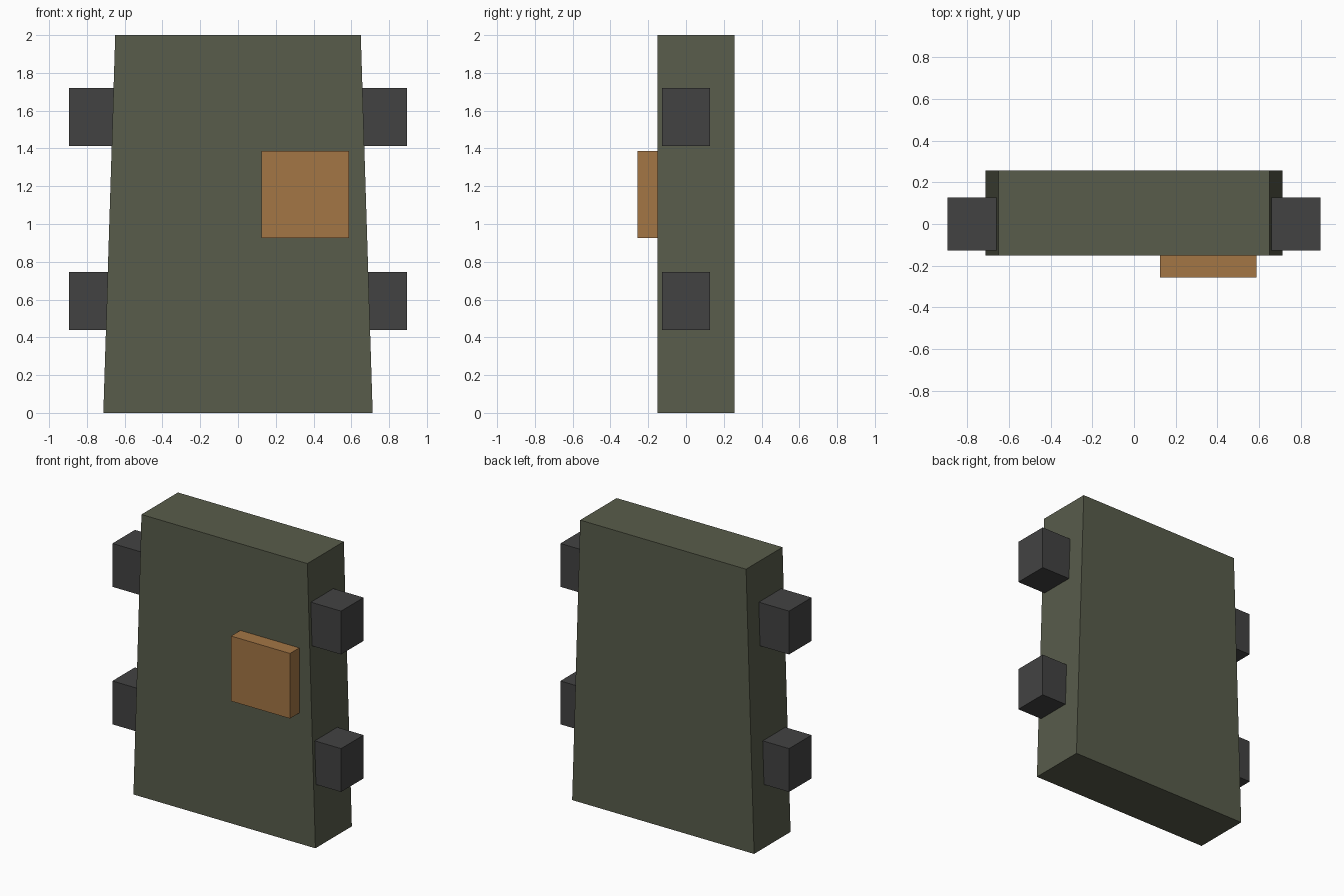
import bpy, bmesh

if "Cube" in bpy.data.objects:
    bpy.data.objects.remove(bpy.data.objects["Cube"])


def material(name, rgb):
    m = bpy.data.materials.new(name)
    m.diffuse_color = (*rgb, 1)
    m.use_nodes = True
    m.node_tree.nodes["Principled BSDF"].inputs["Base Color"].default_value = m.diffuse_color
    return m


def box(name, x, y, z, mat, top_x=None):
    """Box from (min, max) ranges; top_x optionally gives a different x range at the top."""
    bm = bmesh.new()
    bmesh.ops.create_cube(bm, size=2)
    for v in bm.verts:
        xr = top_x if top_x and v.co.z > 0 else x
        v.co = [r[int(c > 0)] for r, c in zip((xr, y, z), v.co)]
    mesh = bpy.data.meshes.new(name)
    bm.to_mesh(mesh)
    bm.free()
    mesh.materials.append(mat)
    obj = bpy.data.objects.new(name, mesh)
    bpy.context.collection.objects.link(obj)
    return obj


olive = material("olive", (0.098, 0.107, 0.07))
dark = material("dark_grey", (0.055, 0.055, 0.055))
tan = material("tan", (0.37, 0.18, 0.06))

# Tapered main panel
box("body_panel", (-0.713, 0.713), (-0.152, 0.256), (0, 2), olive, top_x=(-0.65, 0.65))

# Raised patch on the front, slightly sunk into the panel
box("front_patch", (0.125, 0.587), (-0.256, -0.14), (0.925, 1.386), tan)

# Two side blocks per side
for level, z in (("lower", (0.438, 0.745)), ("upper", (1.412, 1.719))):
    for side, x in (("left", (-0.896, -0.59)), ("right", (0.59, 0.896))):
        box(f"{level}_{side}_block", x, (-0.126, 0.126), z, dark)
